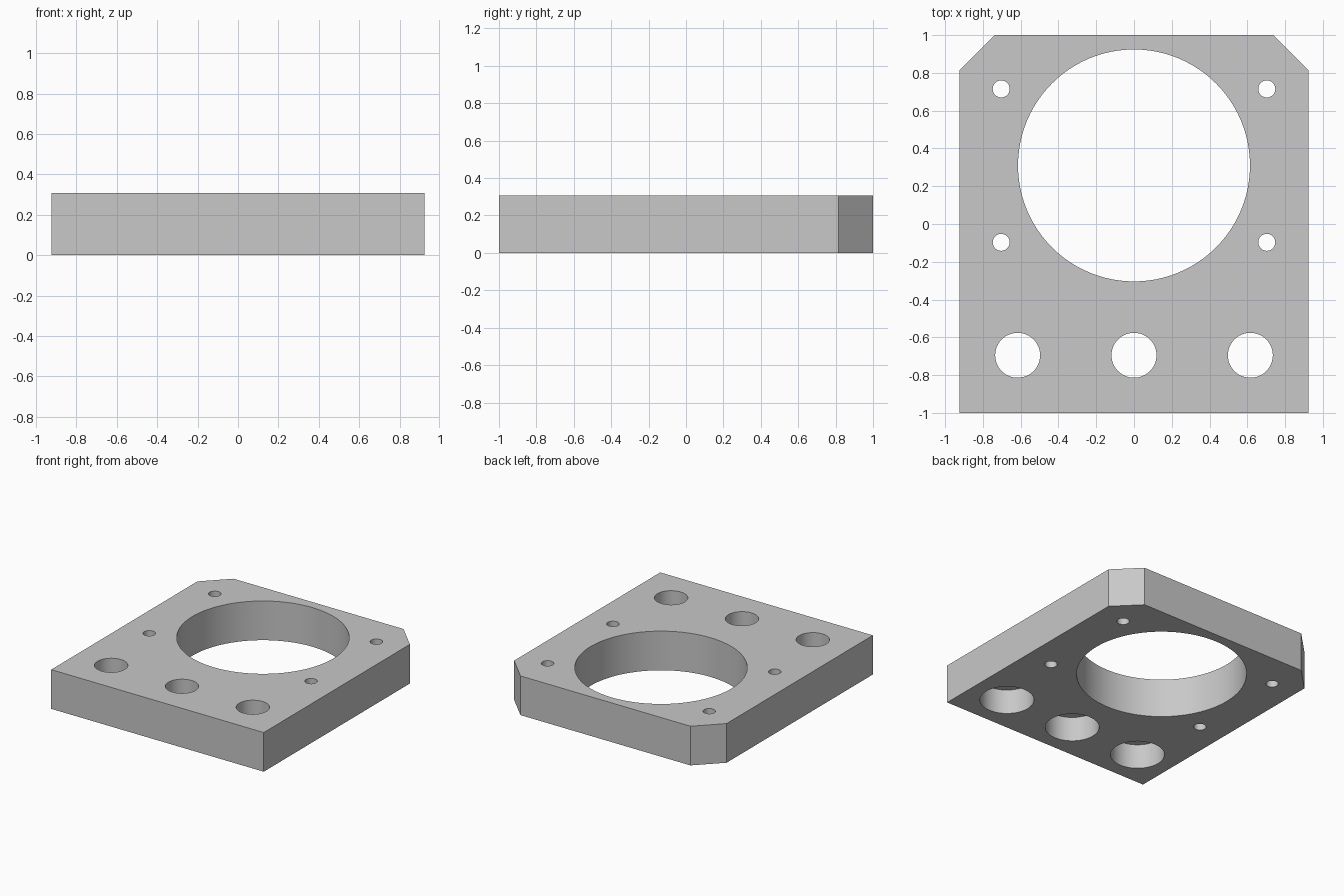
import bpy
import bmesh
import math

# Remove the default object
default = bpy.data.objects.get("Cube")
if default:
    bpy.data.objects.remove(default, do_unlink=True)

HALF_W, HALF_L, THICK, CHAMFER = 0.924, 1.0, 0.308, 0.185

# Single grey material
grey = bpy.data.materials.new("plain grey")
grey.use_nodes = True
colour = (0.58, 0.58, 0.58, 1.0)
grey.diffuse_color = colour
grey.node_tree.nodes["Principled BSDF"].inputs["Base Color"].default_value = colour


def add_object(name, bm):
    mesh = bpy.data.meshes.new(name)
    bmesh.ops.recalc_face_normals(bm, faces=bm.faces)
    bm.to_mesh(mesh)
    bm.free()
    mesh.materials.append(grey)
    obj = bpy.data.objects.new(name, mesh)
    bpy.context.collection.objects.link(obj)
    return obj


def drill(plate, x, y, radius, z_top, sides):
    """Cut a round hole from below the plate up to z_top."""
    bpy.ops.mesh.primitive_cylinder_add(
        vertices=sides, radius=radius, depth=z_top + 0.1,
        location=(x, y, (z_top - 0.1) / 2))
    cutter = bpy.context.object
    cutter.name = "hole_cutter"
    cutter.hide_render = True
    cutter.data.materials.append(grey)
    bpy.context.view_layer.objects.active = plate
    mod = plate.modifiers.new("hole", 'BOOLEAN')
    mod.operation = 'DIFFERENCE'
    mod.solver = 'EXACT'
    mod.object = cutter
    bpy.ops.object.modifier_apply(modifier=mod.name)
    bpy.data.objects.remove(cutter, do_unlink=True)


# Plate outline with the two rear corners cut off
half = [(HALF_W, -HALF_L), (HALF_W, HALF_L - CHAMFER), (HALF_W - CHAMFER, HALF_L)]
outline = half + [(-x, y) for x, y in reversed(half)]
bm = bmesh.new()
base = bm.faces.new([bm.verts.new((x, y, 0)) for x, y in outline])
top = bmesh.ops.extrude_face_region(bm, geom=[base])
bmesh.ops.translate(bm, vec=(0, 0, THICK),
                    verts=[v for v in top["geom"] if isinstance(v, bmesh.types.BMVert)])
plate = add_object("mounting_plate", bm)

# Large central opening
THROUGH = THICK + 0.1
drill(plate, 0, 0.31, 0.614, THROUGH, 96)

# Four small screw holes around the opening
for x in (-0.703, 0.703):
    for y in (-0.097, 0.715):
        drill(plate, x, y, 0.045, THROUGH, 32)

# Three front holes, counterbored from the underside
for x in (-0.616, 0, 0.616):
    drill(plate, x, -0.695, 0.195, 0.195, 64)
    drill(plate, x, -0.695, 0.119, THROUGH, 48)

# Smooth hole walls, crisp edges
bpy.ops.object.select_all(action='DESELECT')
plate.select_set(True)
bpy.context.view_layer.objects.active = plate
bpy.ops.object.shade_smooth_by_angle(angle=math.radians(30))
